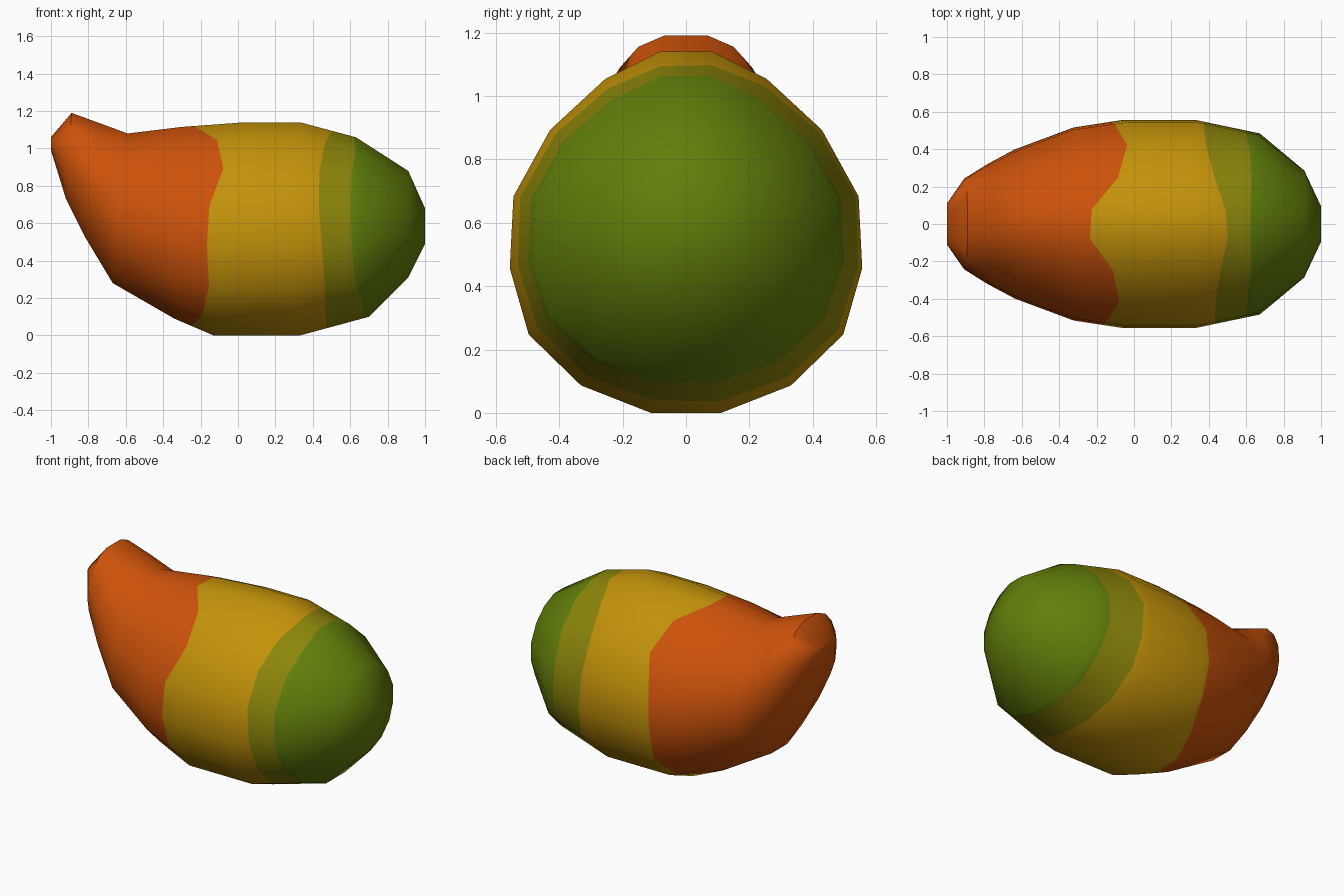
import bpy, bmesh, math

if "Cube" in bpy.data.objects:
    bpy.data.objects.remove(bpy.data.objects["Cube"])

SIDES = 16
GROW = 1 / math.cos(math.pi / SIDES)


def material(name, rgb):
    m = bpy.data.materials.new(name)
    m.diffuse_color = (*rgb, 1)
    m.use_nodes = True
    m.node_tree.nodes["Principled BSDF"].inputs["Base Color"].default_value = m.diffuse_color
    return m


mats = [material("ripe orange", (0.61, 0.085, 0.003)),
        material("golden yellow", (0.55, 0.29, 0.003)),
        material("olive", (0.26, 0.235, 0.003)),
        material("leaf green", (0.12, 0.21, 0.003))]

# Cross-sections: top x, top z, bottom x, bottom z, half width, squareness, taper to top
sections = [
    (-1.00, 1.06, -1.00, 0.99, 0.11, 0.8, 0),
    (-0.89, 1.19, -0.92, 0.73, 0.24, 0.7, 0.1),
    (-0.74, 1.135, -0.82, 0.53, 0.315, 0.85, 0.15),
    (-0.59, 1.08, -0.67, 0.28, 0.395, 1, 0.2),
    (-0.30, 1.115, -0.34, 0.09, 0.51, 1, 0.25),
    (0.04, 1.14, -0.13, 0.00, 0.55, 1, 0.25),
    (0.33, 1.14, 0.33, 0.00, 0.55, 1, 0.25),
    (0.63, 1.06, 0.70, 0.10, 0.48, 1, 0.2),
    (0.91, 0.88, 0.91, 0.31, 0.285, 1, 0.1),
    (1.00, 0.68, 1.00, 0.49, 0.095, 1, 0),
]
angles = [(j + 0.5) * 2 * math.pi / SIDES for j in range(SIDES)]


def ring(tx, tz, bx, bz, w, power, taper):
    pts = []
    for a in angles:
        c, s = math.cos(a) * GROW, math.sin(a)
        # Narrower shoulders above, slightly fuller flanks below
        shape = 1 - taper * c * c if c > 0 else 1 + 0.3 * taper * math.sin(2 * a) ** 2
        y = math.copysign(abs(s) ** power, s) * GROW * w * shape
        pts.append(((tx + bx) / 2 + c * (tx - bx) / 2, y,
                    (tz + bz) / 2 + c * (tz - bz) / 2))
    return pts


def cut(r0, r1, rule):
    """Wavy colour boundary lying on the surface between two rings."""
    pts = []
    for a, p, q in zip(angles, r0, r1):
        t = min(0.97, max(0.03, (rule(a) - p[0]) / (q[0] - p[0])))
        pts.append(tuple(u + (v - u) * t for u, v in zip(p, q)))
    return pts


def orange_edge(a):
    s = math.sin(a)
    bulge = 0.14 * math.sin(2 * a) ** 2 if math.cos(a) > 0 else 0.05 * math.sin(2 * a) ** 2
    return -0.26 + 0.09 * s * s + (0.05 * s if s > 0 else 0) + bulge


def yellow_edge(a):
    s = math.sin(a)
    return 0.50 - 0.09 * abs(s) - 0.03 * s + 0.015 * math.cos(3 * a)


def olive_edge(a):
    c = math.cos(a)
    return 0.68 - 0.08 * abs(math.sin(a)) + 0.01 * math.sin(7 * a) + max(0, -0.03 * c)


rings = [ring(*s) for s in sections]
rings = (rings[:5] + [cut(rings[4], rings[5], orange_edge)] + rings[5:7]
         + [cut(rings[6], rings[7], yellow_edge),
            cut(rings[6], rings[7], olive_edge)] + rings[7:])
# Colour of each band between neighbouring rings
band_colour = [0] * 5 + [1] * 3 + [2] + [3] * 3

# Fruit body
bm = bmesh.new()
loops = [[bm.verts.new(p) for p in r] for r in rings]
for colour, r0, r1 in zip(band_colour, loops, loops[1:]):
    for j in range(SIDES):
        k = (j + 1) % SIDES
        bm.faces.new((r0[j], r0[k], r1[k], r1[j])).material_index = colour
bm.faces.new(loops[0]).material_index = 0
bm.faces.new(loops[-1]).material_index = 3
bmesh.ops.recalc_face_normals(bm, faces=bm.faces)
mesh = bpy.data.meshes.new("fruit")
bm.to_mesh(mesh)
bm.free()
for m in mats:
    mesh.materials.append(m)
fruit = bpy.data.objects.new("fruit", mesh)
bpy.context.collection.objects.link(fruit)
bpy.context.view_layer.objects.active = fruit
fruit.select_set(True)
bpy.ops.object.shade_smooth_by_angle(angle=math.radians(50))
